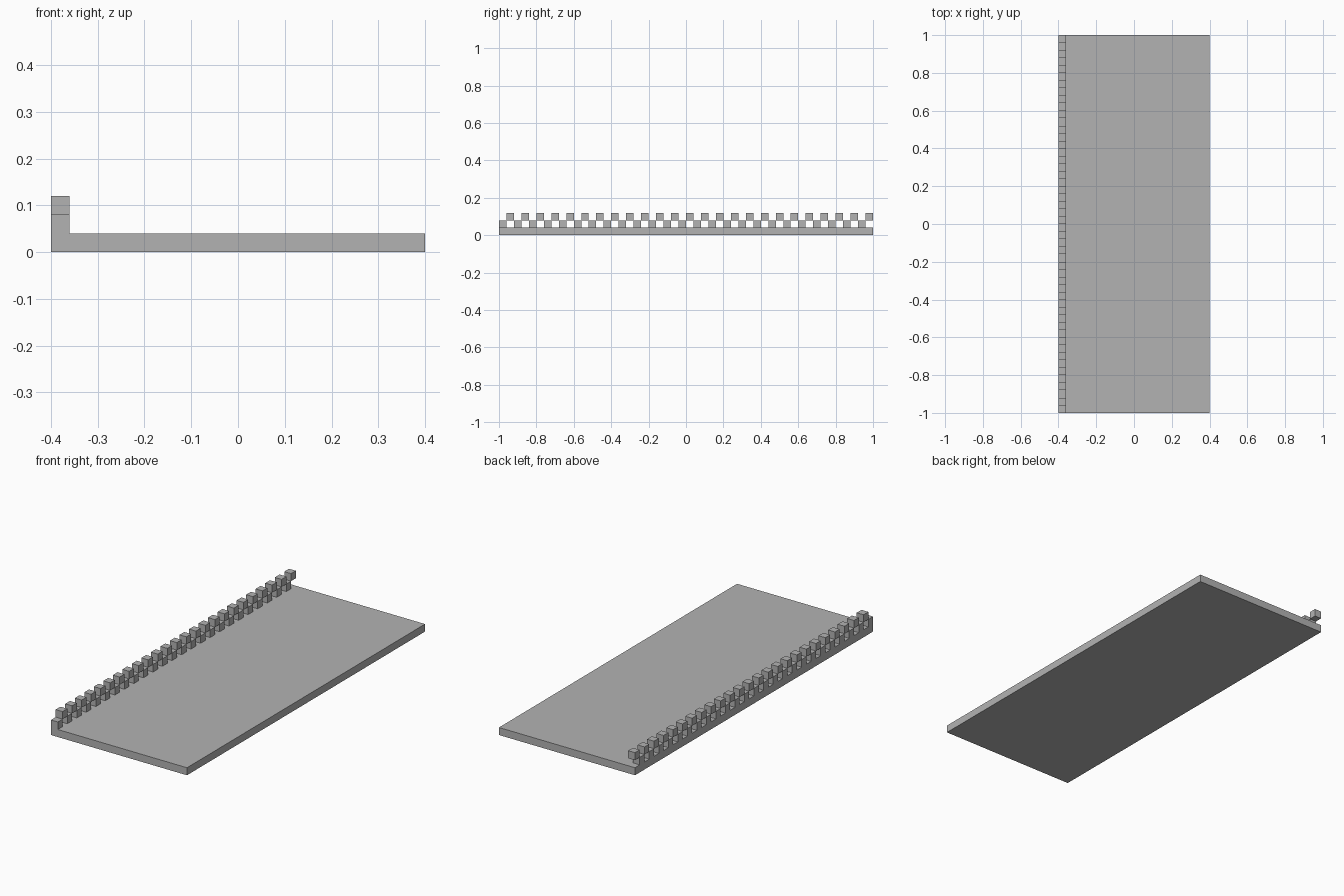
import bpy
import bmesh
from mathutils import Matrix, Vector

cube = bpy.data.objects.get("Cube")
if cube:
    bpy.data.objects.remove(cube, do_unlink=True)

UNIT = 0.04          # block edge and slab thickness
WIDTH, LENGTH = 0.8, 2.0
PAIRS = 25           # blocks in each row

grey = bpy.data.materials.new("plain grey")
grey.use_nodes = True
colour = (0.45, 0.45, 0.45, 1)
grey.diffuse_color = colour
grey.node_tree.nodes["Principled BSDF"].inputs["Base Color"].default_value = colour


def add_box(name, low, size):
    """Box object from its lowest corner and its size, origin at the corner."""
    bm = bmesh.new()
    bmesh.ops.create_cube(bm, size=1, matrix=Matrix.Translation((0.5, 0.5, 0.5)))
    bmesh.ops.scale(bm, vec=Vector(size), verts=bm.verts)
    mesh = bpy.data.meshes.new(name)
    bm.to_mesh(mesh)
    bm.free()
    mesh.materials.append(grey)
    obj = bpy.data.objects.new(name, mesh)
    obj.location = low
    bpy.context.collection.objects.link(obj)
    return obj


# Flat base slab
add_box("base_slab", (-WIDTH / 2, -LENGTH / 2, 0), (WIDTH, LENGTH, UNIT))

# Two staggered rows of blocks along the edge, one above the gaps of the other
for level, name in enumerate(("lower_block_row", "upper_block_row"), start=1):
    start = -LENGTH / 2 + (level - 1) * UNIT
    row = add_box(name, (-WIDTH / 2, start, level * UNIT), (UNIT,) * 3)
    array = row.modifiers.new("repeat", "ARRAY")
    array.count = PAIRS
    array.use_relative_offset = False
    array.use_constant_offset = True
    array.constant_offset_displace = (0, 2 * UNIT, 0)
